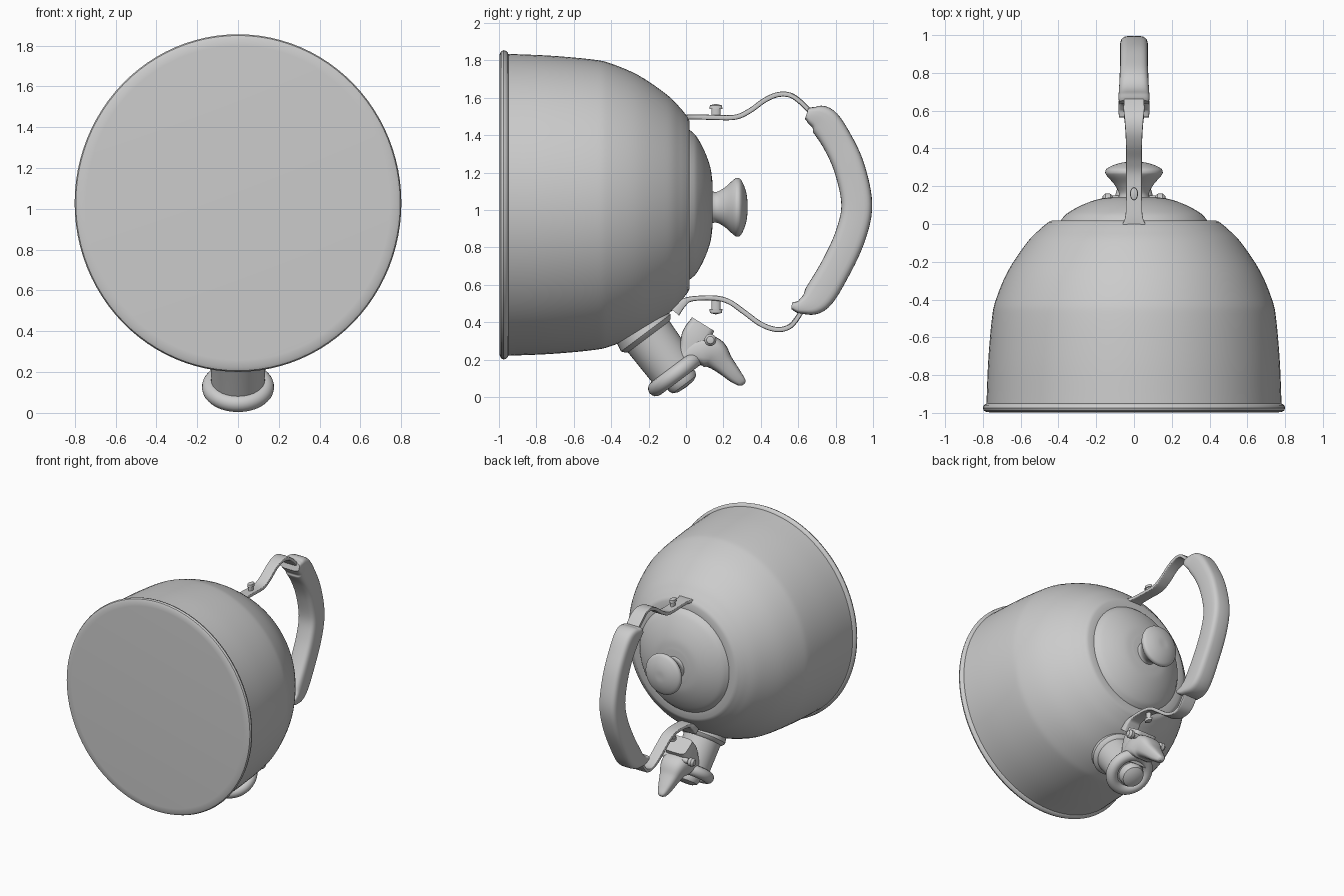
import bpy, bmesh, math
from mathutils import Vector

cube = bpy.data.objects.get("Cube")
if cube:
    bpy.data.objects.remove(cube, do_unlink=True)

steel = bpy.data.materials.new("steel grey")
steel.use_nodes = True
GREY = (0.6, 0.6, 0.6, 1)
steel.diffuse_color = GREY
steel.node_tree.nodes["Principled BSDF"].inputs["Base Color"].default_value = GREY


def finish(name, bm, angle=35):
    bmesh.ops.remove_doubles(bm, verts=bm.verts, dist=1e-5)
    bmesh.ops.recalc_face_normals(bm, faces=bm.faces)
    me = bpy.data.meshes.new(name)
    bm.to_mesh(me)
    bm.free()
    me.materials.append(steel)
    ob = bpy.data.objects.new(name, me)
    bpy.context.collection.objects.link(ob)
    bpy.ops.object.select_all(action='DESELECT')
    ob.select_set(True)
    bpy.context.view_layer.objects.active = ob
    bpy.ops.object.shade_smooth_by_angle(angle=math.radians(angle))
    return ob


def smooth(pts, n=6):
    """Catmull-Rom interpolation through tuples of any length."""
    vs = [Vector(p) for p in pts]
    vs = [2 * vs[0] - vs[1]] + vs + [2 * vs[-1] - vs[-2]]
    out = []
    for a, b, c, d in zip(vs, vs[1:], vs[2:], vs[3:]):
        for i in range(n):
            t = i / n
            out.append(0.5 * (2 * b + (c - a) * t + (2 * a - 5 * b + 4 * c - d) * t * t
                              + (3 * b - a - 3 * c + d) * t ** 3))
    return out + [vs[-2]]


def skin(bm, rings):
    rings = [[bm.verts.new(p) for p in r] for r in rings]
    for a, b in zip(rings, rings[1:]):
        for i in range(len(a)):
            j = (i + 1) % len(a)
            bm.faces.new((a[i], a[j], b[j], b[i]))
    return rings


def revolve(name, origin, axis, profile, sx=1.0, seg=64, angle=35):
    """Turn (distance, radius) pairs about an axis lying in the side plane."""
    o, d = Vector(origin), Vector(axis).normalized()
    p = d.cross(Vector((1, 0, 0)))
    bm = bmesh.new()
    skin(bm, [[o + d * a + Vector((sx, 0, 0)) * r * math.cos(2 * math.pi * i / seg)
               + p * r * math.sin(2 * math.pi * i / seg) for i in range(seg)]
              for a, r in profile])
    return finish(name, bm, angle)


def sweep(name, pts, power=4.0, seg=24, n=6):
    """Skin rounded-box sections along (y, z, thickness, half width)."""
    path = smooth(pts, n)
    rings = []
    for k, v in enumerate(path):
        t = path[min(k + 1, len(path) - 1)] - path[max(k - 1, 0)]
        t = Vector((0, t[0], t[1])).normalized()
        nrm = t.cross(Vector((1, 0, 0)))
        ring = []
        for i in range(seg):
            c, s = math.cos(2 * math.pi * i / seg), math.sin(2 * math.pi * i / seg)
            c = math.copysign(abs(c) ** (2 / power), c)
            s = math.copysign(abs(s) ** (2 / power), s)
            ring.append(Vector((v[3] * c, v[0], v[1])) + nrm * (s * v[2] / 2))
        rings.append(ring)
    bm = bmesh.new()
    rings = skin(bm, rings)
    bm.faces.new(rings[0])
    bm.faces.new(rings[-1])
    return finish(name, bm)


CZ = 1.028
BACK = (0, 1, 0)
OVAL = 0.968

# Kettle body with flat base and rolled rim
rim = [(-0.995, 0), (-0.998, 0.77), (-0.996, 0.805), (-0.988, 0.821), (-0.975, 0.827),
       (-0.962, 0.823), (-0.952, 0.812), (-0.95, 0.805)]
dome = smooth([(-0.95, 0.807), (-0.72, 0.797), (-0.5, 0.777), (-0.4, 0.755), (-0.25, 0.69),
               (-0.1, 0.587), (-0.03, 0.517), (0.01, 0.468)])
revolve("kettle_body", (0, 0, CZ), BACK,
        rim + [tuple(p) for p in dome] + [(0.018, 0.45), (0.018, 0.39), (0.0, 0)], OVAL, 96)

# Lid and knob
lid = smooth([(0.01, 0.405), (0.03, 0.392), (0.06, 0.36), (0.1, 0.285), (0.13, 0.2),
              (0.142, 0.12)])
revolve("lid", (0, 0, CZ), BACK, [(0.0, 0)] + [tuple(p) for p in lid] + [(0.142, 0)], OVAL)
knob = smooth([(0.13, 0.088), (0.165, 0.083), (0.21, 0.108), (0.255, 0.148), (0.275, 0.157),
               (0.295, 0.146), (0.316, 0.1), (0.327, 0.05), (0.328, 0)])
revolve("lid_knob", (0, 0, 1.015), BACK, [(0.13, 0)] + [tuple(p) for p in knob], 0.97, 48)

# Bent strap brackets that carry the grip
T = 0.027
sweep("upper_bracket", [
    (-0.01, 1.495, T, 0.065), (0.04, 1.498, T, 0.046), (0.13, 1.496, T, 0.042),
    (0.26, 1.496, T, 0.042), (0.34, 1.53, T, 0.042), (0.42, 1.587, T, 0.042),
    (0.49, 1.617, T, 0.045), (0.555, 1.615, T, 0.05), (0.61, 1.58, T, 0.055),
    (0.68, 1.51, T, 0.05)], 8)
sweep("lower_bracket", [
    (-0.06, 0.455, 0.06, 0.06), (-0.02, 0.5, 0.045, 0.055), (0.03, 0.525, T, 0.046),
    (0.15, 0.53, T, 0.042), (0.23, 0.51, T, 0.042), (0.31, 0.455, T, 0.042),
    (0.4, 0.39, T, 0.042), (0.48, 0.362, T, 0.045), (0.545, 0.372, T, 0.05),
    (0.59, 0.415, T, 0.055), (0.64, 0.5, T, 0.05)], 8)

# Small studs on the brackets
for name, z, s in (("upper_stud", 1.49, 1), ("lower_stud", 0.53, -1)):
    z0 = z if s > 0 else z - 0.01
    revolve(name, (0, 0.16, z0), (0, 0, s),
            [(0, 0), (0, 0.024), (0.05, 0.024), (0.05, 0.035), (0.07, 0.032), (0.078, 0)],
            0.6, 20)

# Curved grip
sweep("handle_grip", [
    (0.645, 1.515, 0.06, 0.08), (0.675, 1.505, 0.10, 0.082), (0.735, 1.475, 0.16, 0.078),
    (0.81, 1.365, 0.163, 0.075), (0.875, 1.22, 0.165, 0.075), (0.913, 1.03, 0.165, 0.075),
    (0.88, 0.865, 0.165, 0.075), (0.80, 0.69, 0.165, 0.075), (0.70, 0.53, 0.16, 0.078),
    (0.62, 0.485, 0.085, 0.082), (0.565, 0.488, 0.035, 0.08)], 4, 28)

# Spout tube, rolled lip and domed whistle cap
TIP, DOWN = Vector((0, -0.053, 0.127)), (0, 0.6, -0.8)
revolve("spout_tube", TIP, DOWN, [(-0.42, 0.15), (-0.22, 0.138), (0, 0.13)], 1, 40)
revolve("spout_collar", TIP, DOWN, [(-0.36, 0.15), (-0.27, 0.165), (-0.25, 0.15), (-0.24, 0.13)],
        1, 40)
lip = [(0.042 * math.sin(a), 0.135 + 0.042 * math.cos(a))
       for a in (2 * math.pi * i / 16 for i in range(17))]
revolve("spout_lip", TIP, DOWN, lip, 1, 48)
revolve("whistle_cap", TIP, DOWN,
        [(-0.02, 0.13), (0.015, 0.12), (0.02, 0.088), (0.055, 0.088), (0.075, 0.078),
         (0.088, 0.05), (0.092, 0)], 1, 40)

# Whistle lever: hinge block, tapering thumb horn and pivot pin
sweep("lever_block", [(0.092, 0.39, 0.14, 0.09), (0.05, 0.32, 0.15, 0.1),
                      (0.02, 0.24, 0.12, 0.1), (-0.01, 0.17, 0.11, 0.1)], 5)
sweep("lever_horn", [
    (-0.02, 0.2, 0.09, 0.1), (0.07, 0.245, 0.16, 0.11), (0.14, 0.235, 0.17, 0.1),
    (0.2, 0.178, 0.115, 0.075), (0.26, 0.115, 0.08, 0.05), (0.298, 0.08, 0.05, 0.03),
    (0.308, 0.068, 0.02, 0.012)], 3)
pin = [(-0.17, 0), (-0.165, 0.02), (-0.15, 0.032), (-0.125, 0.03), (-0.115, 0.02)]
bm = bmesh.new()
full = pin + [(-a, r) for a, r in reversed(pin)]
skin(bm, [[Vector((a, 0.13 + r * math.cos(2 * math.pi * i / 20),
                   0.305 + r * math.sin(2 * math.pi * i / 20))) for i in range(20)]
          for a, r in full])
finish("lever_pivot_pin", bm)
